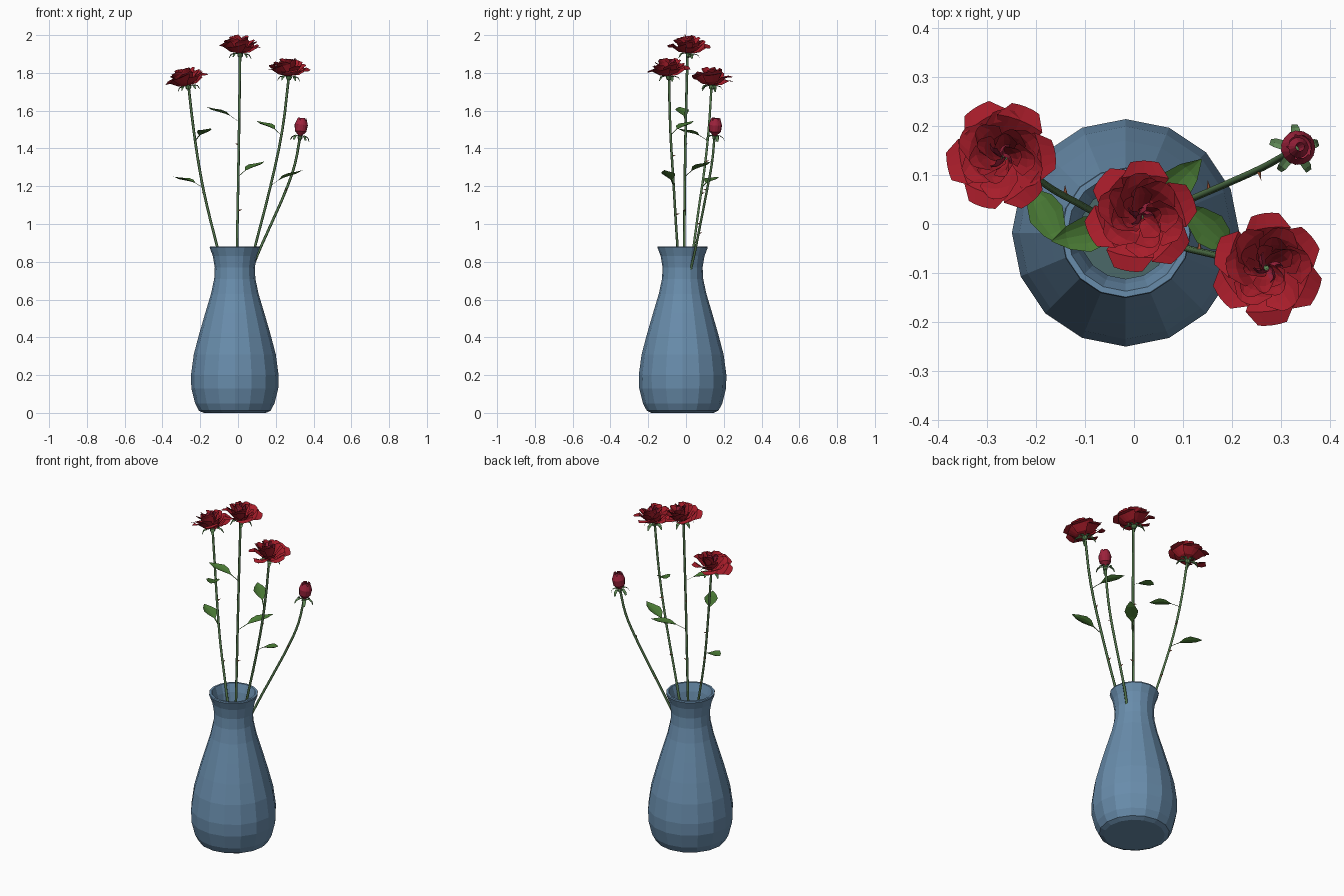
import bpy, bmesh, math, random
from mathutils import Matrix, Vector

random.seed(4)
if "Cube" in bpy.data.objects:
    bpy.data.objects.remove(bpy.data.objects["Cube"], do_unlink=True)


def material(name, rgb):
    m = bpy.data.materials.new(name)
    m.use_nodes = True
    m.diffuse_color = (*rgb, 1)
    m.node_tree.nodes["Principled BSDF"].inputs["Base Color"].default_value = (*rgb, 1)
    return m


BLUE = material("glaze blue", (0.14, 0.265, 0.41))
WATER = material("murky water", (0.07, 0.14, 0.14))
STEM = material("stem green", (0.085, 0.18, 0.07))
LEAF = material("leaf green", (0.066, 0.19, 0.034))
SEPAL = material("sepal green", (0.11, 0.24, 0.09))
RED = material("petal red", (0.39, 0.012, 0.023))
CRIMSON = material("bud crimson", (0.34, 0.016, 0.045))
THORN = material("thorn brown", (0.45, 0.13, 0.06))


def finish(name, bm, mats):
    me = bpy.data.meshes.new(name)
    bm.to_mesh(me)
    bm.free()
    for m in mats:
        me.materials.append(m)
    ob = bpy.data.objects.new(name, me)
    bpy.context.collection.objects.link(ob)
    return ob


def blade(bm, frame, path, widths, bend=0, lift=0, mat=0, cols=(-1, -0.5, 0, 0.5, 1)):
    """Petal or leaf surface: rows along an (out, up) path, curved across its width."""
    rows = [[bm.verts.new(frame @ Vector((r - bend * c * c * w, c * w, z + lift * c * c * w)))
             for c in cols] for (r, z), w in zip(path, widths)]
    for a, b in zip(rows, rows[1:]):
        for i in range(len(cols) - 1):
            bm.faces.new((a[i], b[i], b[i + 1], a[i + 1])).material_index = mat


def lathe(name, profile, mat, center, sides=16):
    bm = bmesh.new()
    rings = [[bm.verts.new((center[0] + r * math.cos(2 * math.pi * i / sides),
                            center[1] + r * math.sin(2 * math.pi * i / sides), z))
              for i in range(sides)] for r, z in profile]
    for a, b in zip(rings, rings[1:]):
        for i in range(sides):
            j = (i + 1) % sides
            bm.faces.new((a[i], a[j], b[j], b[i]))
    bm.faces.new(rings[0][::-1])
    bm.faces.new(rings[-1])
    return finish(name, bm, [mat])


# Vase: outer wall up to the rim, then back down the inside
CENTER = (-0.017, -0.018)
outer = [(0.165, 0), (0.19, 0.012), (0.21, 0.05), (0.23, 0.13), (0.232, 0.2), (0.217, 0.31),
         (0.188, 0.42), (0.156, 0.53), (0.126, 0.63), (0.109, 0.71), (0.106, 0.77),
         (0.116, 0.83), (0.133, 0.875), (0.131, 0.882)]
inner = [(0.119, 0.882)] + [(r - 0.012, z + 0.005) for r, z in outer[-3:2:-1]]
lathe("vase", outer + inner, BLUE, CENTER)
lathe("water", [(0.11, 0.618), (0.112, 0.622)], WATER, CENTER)


# Stems as smooth tubes
def stem(name, points, radius):
    cu = bpy.data.curves.new(name, "CURVE")
    cu.dimensions = "3D"
    cu.bevel_depth, cu.bevel_resolution, cu.resolution_u = radius, 1, 3
    cu.use_fill_caps = True
    sp = cu.splines.new("BEZIER")
    sp.bezier_points.add(len(points) - 1)
    for bp, p in zip(sp.bezier_points, points):
        bp.co = p
        bp.handle_left_type = bp.handle_right_type = "AUTO"
    cu.materials.append(STEM)
    ob = bpy.data.objects.new(name, cu)
    bpy.context.collection.objects.link(ob)
    bpy.ops.object.select_all(action="DESELECT")
    ob.select_set(True)
    bpy.context.view_layer.objects.active = ob
    bpy.ops.object.convert(target="MESH")


def point_on(points, z):
    for a, b in zip(points, points[1:]):
        if a[2] <= z <= b[2]:
            return Vector(a).lerp(Vector(b), (z - a[2]) / (b[2] - a[2]))


STEMS = {
    "left": [(-0.04, 0, 0.6), (-0.11, 0.04, 0.88), (-0.165, 0.07, 1.1), (-0.2, 0.095, 1.27),
             (-0.235, 0.12, 1.5), (-0.262, 0.135, 1.73)],
    "middle": [(-0.01, -0.015, 0.6), (-0.005, -0.01, 0.88), (0.004, -0.004, 1.4),
               (0.011, 0.008, 1.9)],
    "right": [(0.02, -0.02, 0.6), (0.09, -0.045, 0.88), (0.172, -0.065, 1.2),
              (0.235, -0.083, 1.5), (0.268, -0.09, 1.77)],
    "bud": [(0.05, 0.01, 0.7), (0.1, 0.042, 0.83), (0.18, 0.078, 1.01), (0.262, 0.115, 1.2),
            (0.302, 0.137, 1.32), (0.328, 0.151, 1.46)],
}
for key, pts in STEMS.items():
    stem(key + "_stem", pts, 0.007)


# Layered blossoms: path, half widths, petal count, bend, lift, material slot
LAYERS = [
    ([(0.008, 0), (0.045, 0.008), (0.084, 0.036), (0.114, 0.032)], (0.008, 0.034, 0.05, 0.03), 6, 0.12, 0.1, 0),
    ([(0.008, 0), (0.04, 0.02), (0.064, 0.05), (0.086, 0.064)], (0.008, 0.03, 0.042, 0.022), 6, 0.25, 0.1, 0),
    ([(0.007, 0), (0.032, 0.03), (0.048, 0.062), (0.064, 0.082)], (0.007, 0.026, 0.034, 0.015), 5, 0.4, 0, 0),
    ([(0.006, 0), (0.02, 0.035), (0.03, 0.07), (0.042, 0.092)], (0.006, 0.02, 0.025, 0.012), 5, 0.5, 0, 0),
    ([(0.004, 0), (0.011, 0.04), (0.013, 0.07), (0.007, 0.09)], (0.005, 0.013, 0.015, 0.009), 4, 0.5, 0, 1),
]


def calyx(bm, frame, size, path, widths, mat):
    bmesh.ops.create_uvsphere(bm, u_segments=8, v_segments=5, radius=size,
                              matrix=frame @ Matrix.Translation((0, 0, -0.6 * size)))
    for f in bm.faces:
        f.material_index = mat
    for i in range(5):
        turn = Matrix.Rotation(2 * math.pi * i / 5 + 0.3, 4, "Z")
        blade(bm, frame @ turn, path, widths, 0, 0.3, mat, (-1, 0, 1))


def frame_at(pos, axis):
    turn = Vector((0, 0, 1)).rotation_difference(Vector(axis))
    return Matrix.Translation(pos) @ turn.to_matrix().to_4x4()


def blossom(name, pos, axis, spin):
    bm = bmesh.new()
    frame = frame_at(pos, axis)
    calyx(bm, frame, 0.016, [(0.008, -0.006), (0.03, -0.004), (0.05, -0.01), (0.062, -0.028)],
          (0.006, 0.012, 0.01, 0.003), 2)
    for n, (path, widths, count, bend, lift, slot) in enumerate(LAYERS):
        for i in range(count):
            angle = 2 * math.pi * i / count + spin + n * 0.55 + random.uniform(-0.12, 0.12)
            tilt = Matrix.Rotation(random.uniform(-0.12, 0.14), 4, "Y")
            roll = Matrix.Rotation(0.22, 4, "X")
            blade(bm, frame @ Matrix.Rotation(angle, 4, "Z") @ tilt @ roll, path, widths,
                  bend, lift, slot)
    finish(name, bm, [RED, CRIMSON, SEPAL])


blossom("left_blossom", (-0.264, 0.137, 1.735), (-0.14, 0.06, 1), 0.15)
blossom("middle_blossom", (0.012, 0.015, 1.905), (0.04, 0.08, 1), 0.4)
blossom("right_blossom", (0.27, -0.09, 1.785), (0.06, 0.02, 1), 0.75)

# Closed bud with overlapping petals and curled sepals
bm = bmesh.new()
frame = frame_at((0.329, 0.152, 1.465), (0.1, 0.06, 1))
calyx(bm, frame, 0.013, [(0.006, -0.003), (0.026, 0.002), (0.044, -0.008), (0.052, -0.024)],
      (0.006, 0.01, 0.009, 0.006), 1)
for ring, scale in enumerate((1, 0.6)):
    for i in range(5 - ring):
        turn = Matrix.Rotation(2 * math.pi * i / (5 - ring) + ring, 4, "Z")
        path = [(0.006, 0), (0.03 * scale, 0.025), (0.035 * scale, 0.06), (0.024 * scale**2, 0.096)]
        blade(bm, frame @ turn, path, [w * scale for w in (0.006, 0.024, 0.026, 0.01)], 0.4, 0)
finish("flower_bud", bm, [CRIMSON, SEPAL])


# Leaves: stem, height on the stem, tip
LEAVES = [
    ("middle", 1.54, (-0.168, -0.035, 1.62)), ("middle", 1.25, (0.138, 0.132, 1.33)),
    ("left", 1.44, (-0.146, -0.045, 1.505)), ("left", 1.19, (-0.34, 0.168, 1.25)),
    ("right", 1.47, (0.1, 0.04, 1.545)), ("right", 1.2, (0.342, -0.115, 1.285)),
]
for n, (key, z, tip) in enumerate(LEAVES):
    base = point_on(STEMS[key], z)
    x = Vector(tip) - base
    length = x.length
    x.normalize()
    y = Vector((0, 0, 1)).cross(x).normalized()
    axes = Matrix((x, y, x.cross(y))).transposed().to_4x4()
    bm = bmesh.new()
    path = [(t * length, h) for t, h in
            ((0, 0), (0.3, 0.01), (0.45, 0.009), (0.62, 0.004), (0.82, -0.002), (1, 0))]
    blade(bm, Matrix.Translation(base) @ axes, path,
          (0.003, 0.004, 0.028, 0.037, 0.024, 0.001), 0, 0.35)
    finish(f"{key}_leaf_{n + 1}", bm, [LEAF])

# Thorns: stem, height, heading
THORNS = [("left", 1.0, 1.6), ("left", 1.16, 2.2), ("left", 1.33, 1.2), ("middle", 1.07, 0),
          ("middle", 1.42, 2.6), ("right", 1.05, 1.6), ("right", 1.36, 1.4), ("bud", 0.95, 1.7),
          ("bud", 1.18, -1.3)]
for n, (key, z, heading) in enumerate(THORNS):
    out = Vector((math.cos(heading), math.sin(heading), 0.25)).normalized()
    bm = bmesh.new()
    bmesh.ops.create_cone(bm, cap_ends=True, segments=5, radius1=0.005, radius2=0, depth=0.02,
                          matrix=frame_at(point_on(STEMS[key], z) + out * 0.014, out))
    finish(f"{key}_thorn_{n + 1}", bm, [THORN])
